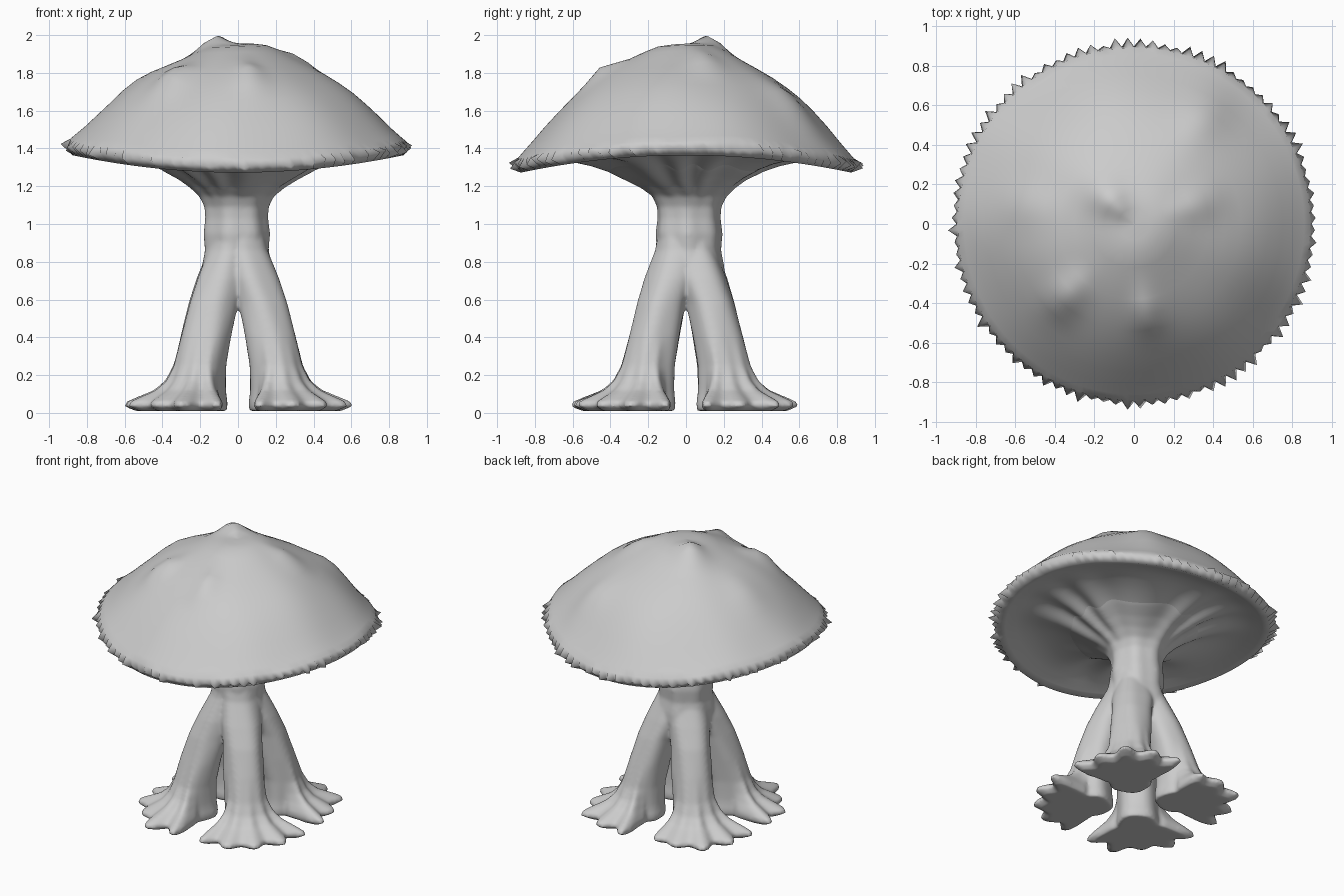
import bpy, bmesh, math, random
from mathutils import Vector

random.seed(4)
if "Cube" in bpy.data.objects:
    bpy.data.objects.remove(bpy.data.objects["Cube"], do_unlink=True)

grey = bpy.data.materials.new("stone grey")
grey.use_nodes = True
grey.diffuse_color = (0.6, 0.6, 0.6, 1)
grey.node_tree.nodes["Principled BSDF"].inputs["Base Color"].default_value = (0.6, 0.6, 0.6, 1)


def add_rings(bm, rings):
    """Skin a stack of closed rings and cap both ends."""
    loops = [[bm.verts.new(p) for p in ring] for ring in rings]
    n = len(loops[0])
    for a, b in zip(loops, loops[1:]):
        for i in range(n):
            j = (i + 1) % n
            bm.faces.new((a[i], a[j], b[j], b[i]))
    bm.faces.new(loops[0])
    bm.faces.new(loops[-1])


def finish(bm, name):
    bmesh.ops.recalc_face_normals(bm, faces=bm.faces)
    mesh = bpy.data.meshes.new(name)
    bm.to_mesh(mesh)
    bm.free()
    mesh.materials.append(grey)
    obj = bpy.data.objects.new(name, mesh)
    bpy.context.collection.objects.link(obj)
    for poly in mesh.polygons:
        poly.use_smooth = True
    return obj


def lerp_table(table, t):
    """Interpolate rows (key, values...) sorted by key."""
    last = len(table) - 1
    i = next(k for k in range(last) if t <= table[k + 1][0] or k == last - 1)
    a, b = table[i], table[i + 1]
    f = (t - a[0]) / (b[0] - a[0])
    return [u + (v - u) * f for u, v in zip(a[1:], b[1:])]


def warp(r, a):
    """Saddle-shaped droop of the cap."""
    return 0.05 * math.cos(2 * a) * (r / 0.9) ** 3


def flutes(r, a):
    """Radial folds where the stem fans out under the cap."""
    fade = math.sin(math.pi * min(1, max(0, (r - 0.15) / 0.6)))
    return 0.015 * math.sin(11 * a + 2 * math.sin(3 * a)) * fade


# Cap: domed top, toothed rim, underside sweeping down to the stem
TEETH = 92
SEG = TEETH * 2
TOP = [(0.01, 1.95), (0.08, 1.95), (0.15, 1.94), (0.22, 1.91), (0.3, 1.87),
       (0.38, 1.83), (0.46, 1.785), (0.54, 1.73), (0.61, 1.675), (0.68, 1.61),
       (0.75, 1.54), (0.81, 1.475), (0.86, 1.425), (0.89, 1.395)]
UNDER = [(0.875, 1.318), (0.83, 1.328), (0.76, 1.35), (0.68, 1.36), (0.6, 1.352),
         (0.5, 1.328), (0.4, 1.29), (0.32, 1.25), (0.25, 1.21), (0.15, 1.2)]
# Lumps on the dome: x, y, height, width
LUMPS = [(-0.13, 0.13, 0.065, 0.09), (-0.35, -0.37, 0.06, 0.1), (0.06, -0.45, 0.045, 0.08),
         (0.32, 0.1, 0.035, 0.09), (0.36, 0.56, 0.04, 0.12), (-0.55, 0.1, 0.03, 0.13)]
tooth = [random.uniform(0.012, 0.05) for _ in range(TEETH)]
droop = [random.uniform(-0.015, 0.02) for _ in range(TEETH)]


def cap_point(r, z, i, kind):
    a = 2 * math.pi * i / SEG
    z += warp(r, a)
    if kind == "rim" and i % 2:
        r += tooth[i // 2]
        z += droop[i // 2]
    if kind == "under":
        z += flutes(r, a)
    x, y = r * math.cos(a), r * math.sin(a)
    if kind == "top":
        z += sum(h * math.exp(-((x - u) ** 2 + (y - v) ** 2) / (w * w)) for u, v, h, w in LUMPS)
        z += 0.007 * math.sin(9 * x + 4 * y) * math.cos(8 * y - 3 * x)
    return Vector((x, y, z))


rows = ([(r, z, "top") for r, z in TOP] + [(0.897, 1.355, "rim")]
        + [(r, z, "under") for r, z in UNDER])
bm = bmesh.new()
add_rings(bm, [[cap_point(r, z, i, kind) for i in range(SEG)] for r, z, kind in rows])
finish(bm, "mushroom_cap")

# Trunk column, flaring out until it melts into the underside
COLUMN = [(0.1, 0.6), (0.16, 0.65), (0.19, 0.71), (0.185, 0.78), (0.168, 0.86), (0.175, 0.95),
          (0.165, 1.03), (0.168, 1.09), (0.195, 1.147), (0.25, 1.197), (0.32, 1.243),
          (0.4, 1.286), (0.46, 1.325), (0.46, 1.36), (0.1, 1.38)]
bm = bmesh.new()
rings = []
for r, z in COLUMN:
    ring = []
    # The neck is ribbed and slightly off centre; both fade out along the flare
    neck = min(1, max(0, (0.32 - r) / 0.12))
    for i in range(120):
        a = 2 * math.pi * i / 120
        rr = r * (1 + 0.03 * neck * math.sin(7 * a + 2 * z))
        ring.append(Vector((rr * math.cos(a) - 0.01 * neck, rr * math.sin(a) + 0.015 * neck,
                            z + flutes(r, a) + warp(r, a))))
    rings.append(ring)
add_rings(bm, rings)

# Four diagonal legs: height, distance from axis, radius, foot spread
LEG = [(0.0, 0.275, 0.132, 0.2), (0.025, 0.275, 0.137, 0.25), (0.05, 0.275, 0.137, 0.24),
       (0.075, 0.275, 0.133, 0.19), (0.11, 0.275, 0.13, 0.115), (0.16, 0.275, 0.13, 0.06),
       (0.24, 0.272, 0.13, 0.02), (0.4, 0.238, 0.132, 0.0), (0.57, 0.184, 0.127, 0.0),
       (0.7, 0.118, 0.133, 0.0), (0.85, 0.055, 0.12, 0.0), (1.0, 0.02, 0.12, 0.0)]
LEG_SEG = 72
for turn in range(4):
    heading = math.pi / 4 + turn * math.pi / 2
    phase = random.uniform(0, 6)
    toe_length = [random.uniform(0.15, 0.5) for _ in range(7)]
    rings = []
    for s in range(81):
        z = s / 80
        dist, rad, spread = lerp_table(LEG, z)
        ring = []
        for i in range(LEG_SEG):
            p = 2 * math.pi * i / LEG_SEG
            off = p - 2 * math.pi if p > math.pi else p
            # Foot fans outward with uneven root-like toes
            fan = max(0.0, min(1.0, (1.5 - abs(off)) / 0.5))
            k = max(-3, min(3, round(off / 0.52)))
            toes = 0.75 + toe_length[k + 3] * (0.5 + 0.5 * math.cos(off * 2 * math.pi / 0.52))
            folds = 1 + 0.025 * math.sin(5 * p + phase + 4 * z) + 0.025 * math.sin(3 * p - phase - 6 * z)
            r = rad * folds + spread * fan * toes
            a = heading + p
            ring.append(Vector((dist * math.cos(heading) + r * math.cos(a),
                                dist * math.sin(heading) + r * math.sin(a), z + 0.01)))
        rings.append(ring)
    add_rings(bm, rings)
trunk = finish(bm, "trunk_and_legs")

# Fuse the trunk and legs into one smooth surface
fuse = trunk.modifiers.new("fuse", "REMESH")
fuse.mode = "VOXEL"
fuse.voxel_size = 0.012
fuse.use_smooth_shade = True
soften = trunk.modifiers.new("soften", "SMOOTH")
soften.factor = 0.5
soften.iterations = 6
